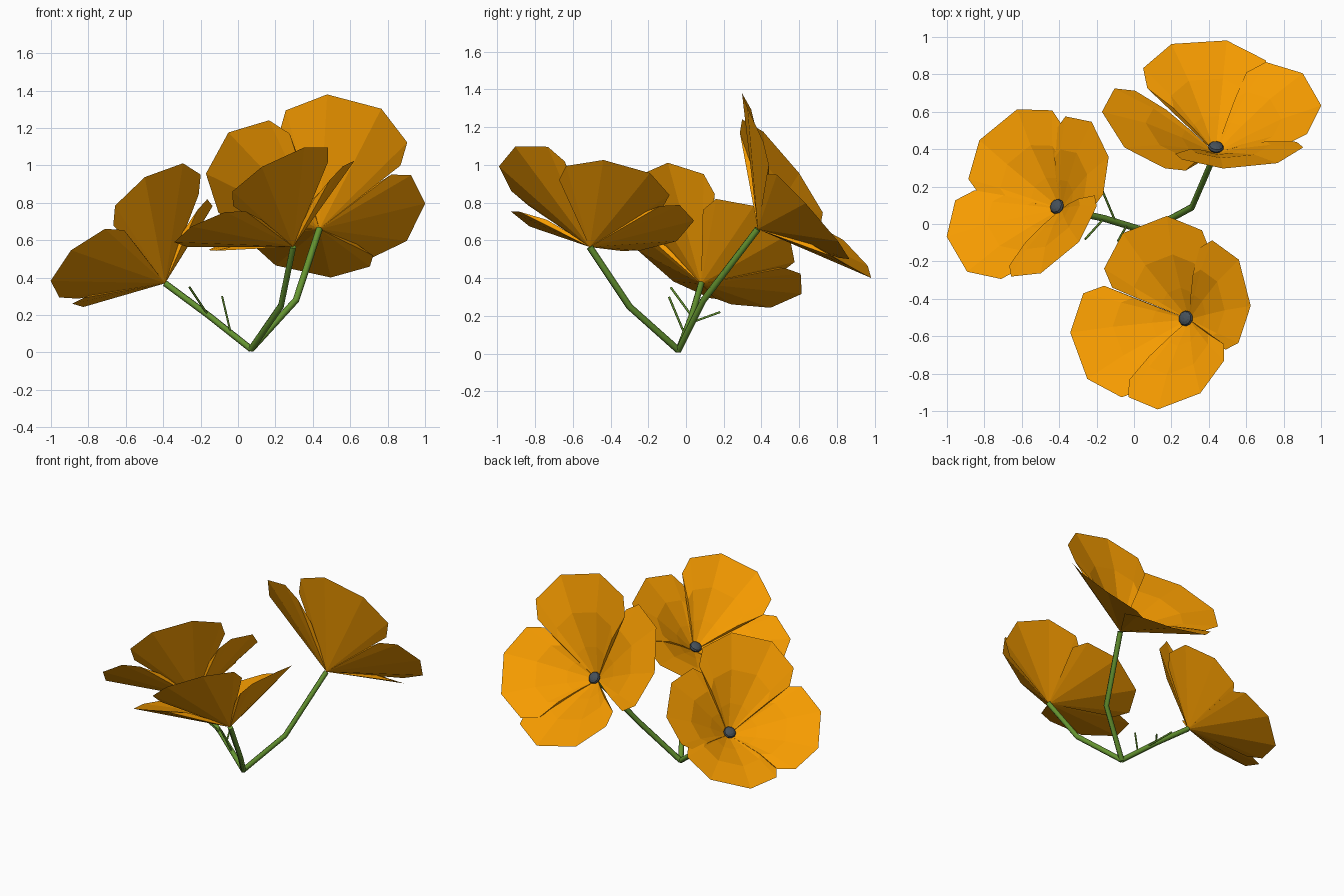
import bpy, bmesh, math
from mathutils import Vector, Matrix

if "Cube" in bpy.data.objects:
    bpy.data.objects.remove(bpy.data.objects["Cube"])


def material(name, rgb):
    m = bpy.data.materials.new(name)
    m.diffuse_color = (*rgb, 1)
    m.use_nodes = True
    m.node_tree.nodes["Principled BSDF"].inputs["Base Color"].default_value = m.diffuse_color
    return m


ORANGE = material("petal_orange", (0.92, 0.33, 0.0))
GREEN = material("stem_green", (0.13, 0.30, 0.03))
DARK = material("centre_dark", (0.06, 0.08, 0.10))


def finish(bm, name, mat):
    bmesh.ops.recalc_face_normals(bm, faces=bm.faces)
    me = bpy.data.meshes.new(name)
    bm.to_mesh(me)
    bm.free()
    me.materials.append(mat)
    ob = bpy.data.objects.new(name, me)
    bpy.context.collection.objects.link(ob)
    return ob


def tube(name, points, radius):
    cu = bpy.data.curves.new(name, 'CURVE')
    cu.dimensions = '3D'
    cu.bevel_depth = radius
    cu.bevel_resolution = 1
    cu.use_fill_caps = True
    sp = cu.splines.new('POLY')
    sp.points.add(len(points) - 1)
    for p, co in zip(sp.points, points):
        p.co = (*co, 1)
    cu.materials.append(GREEN)
    bpy.context.collection.objects.link(bpy.data.objects.new(name, cu))


def petal(name, centre, axis, tip, half_spread):
    # Fan-shaped petal: straight underside, raised inner face, thin rim
    bm = bmesh.new()
    base = bm.verts.new(centre)
    cols = []
    for i in range(6):
        v = math.radians(-90 + 36 * i)
        turn = Matrix.Rotation(math.radians(half_spread) * math.sin(v), 3, axis)
        rim = turn @ tip * (0.77 + 0.25 * math.cos(v))
        inner = [bm.verts.new(centre + rim * t + axis * h)
                 for t, h in ((0.30, 0.022), (0.62, 0.032))]
        cols.append(inner + [bm.verts.new(centre + rim)])
    for a, b in zip(cols, cols[1:]):
        bm.faces.new((base, b[2], a[2]))
        bm.faces.new((base, a[0], b[0]))
        for j in range(2):
            bm.faces.new((a[j], a[j + 1], b[j + 1], b[j]))
    bm.faces.new([base] + cols[0][::-1])
    bm.faces.new([base] + cols[-1])
    finish(bm, name, ORANGE)


# Flower: centre, stem bend, and petal tips relative to the centre
# (order: large, small, small, large)
BASE = (0.07, -0.04, 0.018)
flowers = {
    "left": ((-0.39, 0.08, 0.37), (-0.16, 0.03, 0.20),
             [(0.0, -0.27, 0.61), (0.22, 0.38, 0.34),
              (-0.34, 0.46, -0.10), (-0.565, -0.25, 0.09)]),
    "front": ((0.295, -0.51, 0.565), (0.23, -0.30, 0.25),
              [(-0.05, -0.45, 0.48), (0.31, 0.20, 0.43),
               (-0.24, 0.52, 0.08), (-0.60, -0.20, 0.06)]),
    "back": ((0.435, 0.38, 0.66), (0.31, 0.09, 0.28),
             [(0.19, -0.08, 0.69), (0.53, 0.34, 0.03),
              (-0.09, 0.60, -0.24), (-0.56, 0.12, 0.41)]),
}
for side, (centre, bend, tips) in flowers.items():
    c = Vector(centre)
    tips = [Vector(t) for t in tips]
    axis = sum((t.normalized() for t in tips), Vector()).normalized()
    tube(side + "_stem", [BASE, bend, centre], 0.018)
    for i, t in enumerate(tips):
        petal(f"{side}_petal_{i + 1}", c, axis, t, 49 if i in (1, 2) else 46)
    # Flattened dark flower centre, sitting inside the cup
    bm = bmesh.new()
    place = (Matrix.Translation(c + axis * 0.04)
             @ axis.to_track_quat('Z', 'Y').to_matrix().to_4x4()
             @ Matrix.Diagonal((1, 1, 0.55, 1)))
    bmesh.ops.create_uvsphere(bm, u_segments=10, v_segments=6, radius=0.042,
                              matrix=place)
    finish(bm, side + "_flower_centre", DARK)

# Small twigs on the left stem
tube("outer_twig", [(-0.16, 0.03, 0.20), (-0.26, -0.08, 0.35)], 0.006)
tube("inner_twig", [(-0.04, -0.01, 0.11), (-0.085, -0.09, 0.30)], 0.006)
tube("back_twig", [(-0.10, 0.015, 0.16), (-0.17, 0.18, 0.22)], 0.006)
